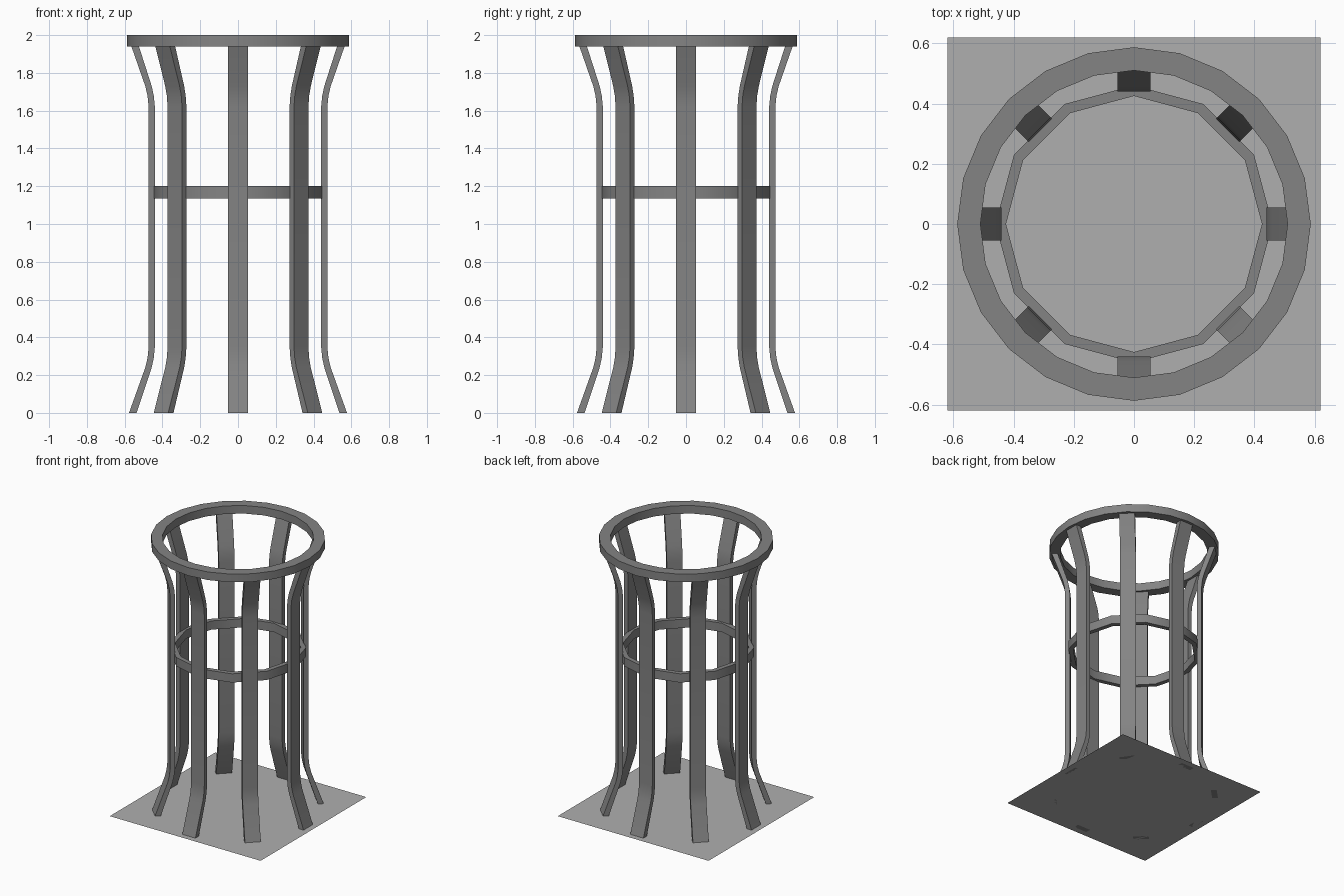
import bpy, bmesh, math
from mathutils import Matrix, Vector

cube = bpy.data.objects.get("Cube")
if cube:
    bpy.data.objects.remove(cube, do_unlink=True)


def material(name, value):
    mat = bpy.data.materials.new(name)
    mat.use_nodes = True
    color = (value, value, value, 1)
    mat.diffuse_color = color
    mat.node_tree.nodes["Principled BSDF"].inputs["Base Color"].default_value = color
    return mat


frame_gray = material("dark gray frame", 0.23)
floor_gray = material("light gray floor", 0.43)


def finish(name, bm, mat, smooth=True):
    mesh = bpy.data.meshes.new(name)
    bm.to_mesh(mesh)
    bm.free()
    mesh.materials.append(mat)
    obj = bpy.data.objects.new(name, mesh)
    bpy.context.collection.objects.link(obj)
    if smooth:
        bpy.ops.object.select_all(action="DESELECT")
        obj.select_set(True)
        bpy.context.view_layer.objects.active = obj
        bpy.ops.object.shade_smooth_by_angle(angle=math.radians(35))
    return obj


def ring(name, inner, outer, bottom, top, sides):
    """Flat hoop: a rectangular section spun around z."""
    bm = bmesh.new()
    section = [(inner, bottom), (outer, bottom), (outer, top), (inner, top)]
    loops = []
    for i in range(sides):
        a = math.tau * i / sides
        loops.append([bm.verts.new((r * math.cos(a), r * math.sin(a), z)) for r, z in section])
    for i in range(sides):
        here, after = loops[i], loops[(i + 1) % sides]
        for j in range(4):
            k = (j + 1) % 4
            bm.faces.new((here[j], after[j], after[k], here[k]))
    bmesh.ops.recalc_face_normals(bm, faces=bm.faces)
    return finish(name, bm, frame_gray)


# Flared strip: (inner radius, outer radius, height), mirrored for the top
lower = [(0.537, 0.577, 0), (0.457, 0.491, 0.24), (0.446, 0.479, 0.29), (0.44, 0.473, 0.35)]
upper = [(a, b, 1.97 - z) for a, b, z in reversed(lower)]
upper[-1] = (0.525, 0.565, 1.942)
LEG_HALF_WIDTH = 0.054


def leg(name, angle):
    bm = bmesh.new()
    w = LEG_HALF_WIDTH
    rows = []
    for a, b, z in lower + upper:
        rows.append([bm.verts.new((r, y, z)) for r, y in ((a, -w), (b, -w), (b, w), (a, w))])
    for low, high in zip(rows, rows[1:]):
        for j in range(4):
            k = (j + 1) % 4
            bm.faces.new((low[j], low[k], high[k], high[j]))
    bm.faces.new(rows[0])
    bm.faces.new(rows[-1])
    bmesh.ops.recalc_face_normals(bm, faces=bm.faces)
    bm.transform(Matrix.Rotation(angle, 4, "Z"))
    return finish(name, bm, frame_gray)


for i in range(8):
    leg(f"leg_{i + 1}", math.tau * i / 8)

# Hoops holding the legs together
ring("top_rim", 0.51, 0.587, 1.94, 2.0, 24)
ring("middle_ring", 0.425, 0.46, 1.135, 1.2, 12)

# Thin floor sheet
bm = bmesh.new()
bmesh.ops.create_grid(bm, x_segments=1, y_segments=1, size=0.62)
finish("floor", bm, floor_gray, smooth=False)
